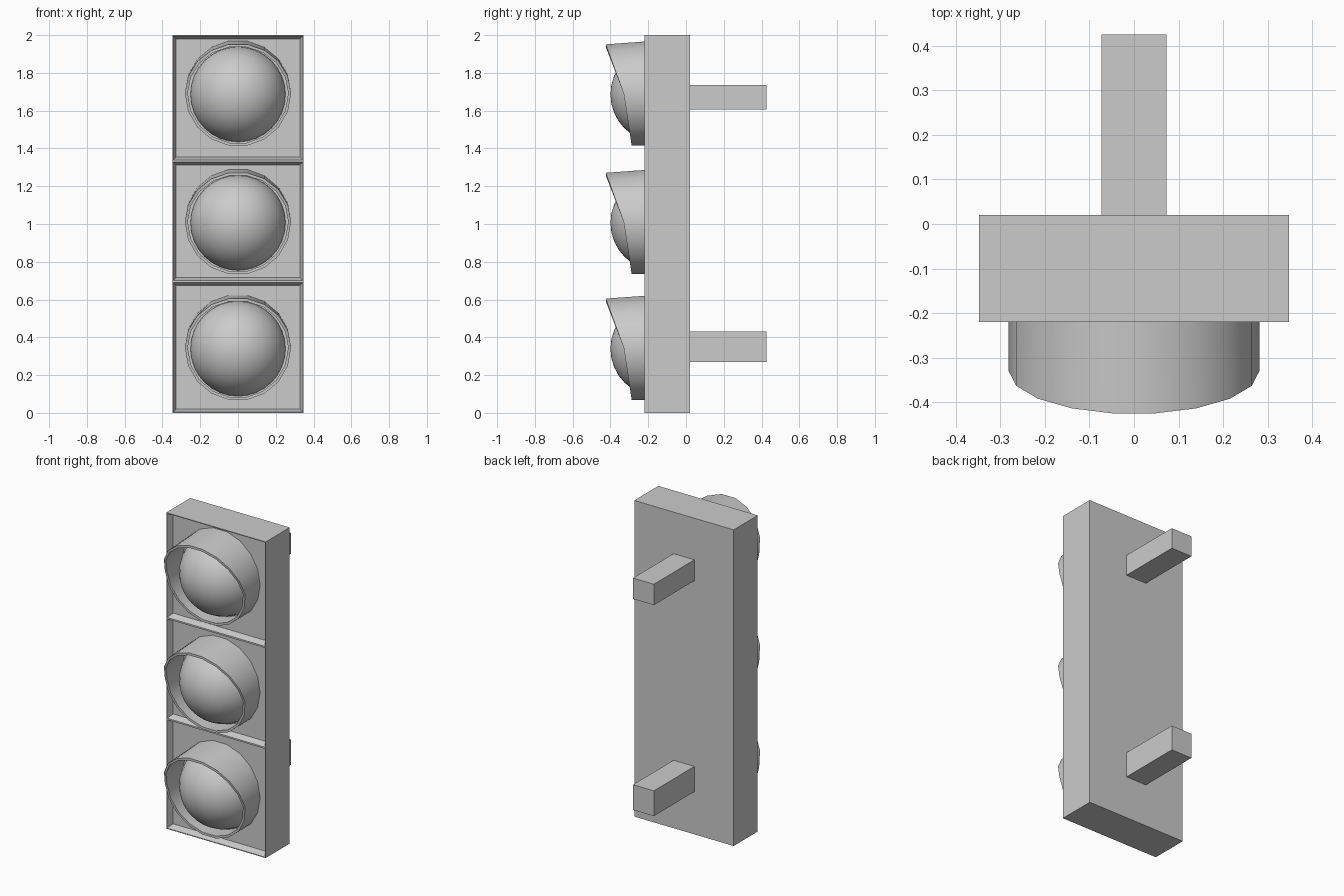
import bpy, bmesh, math
from mathutils import Vector, Matrix

if "Cube" in bpy.data.objects:
    bpy.data.objects.remove(bpy.data.objects["Cube"])

FRONT, BACK = -0.22, 0.02
LAMP_Z = (0.346, 1.012, 1.692)


def finish(name, bm, smooth=False):
    bmesh.ops.recalc_face_normals(bm, faces=bm.faces)
    mesh = bpy.data.meshes.new(name)
    bm.to_mesh(mesh)
    bm.free()
    ob = bpy.data.objects.new(name, mesh)
    bpy.context.collection.objects.link(ob)
    if smooth:
        bpy.ops.object.select_all(action='DESELECT')
        ob.select_set(True)
        bpy.context.view_layer.objects.active = ob
        bpy.ops.object.shade_smooth_by_angle(angle=math.radians(35))
    return ob


def box_bm(x, y0, y1, z0, z1):
    bm = bmesh.new()
    mat = (Matrix.Translation((0, (y0 + y1) / 2, (z0 + z1) / 2))
           @ Matrix.Diagonal((2 * x, y1 - y0, z1 - z0, 1)))
    bmesh.ops.create_cube(bm, size=1, matrix=mat)
    return bm


# Housing: a box split into three cells, each with a sloped recess in front
bm = box_bm(0.348, FRONT, BACK, 0, 2)
for z in (0.695, 1.333):
    bmesh.ops.bisect_plane(bm, geom=bm.verts[:] + bm.edges[:] + bm.faces[:],
                           plane_co=(0, 0, z), plane_no=(0, 0, 1))
bm.normal_update()
cells = [f for f in bm.faces if f.normal.y < -0.9]
bmesh.ops.inset_individual(bm, faces=cells, thickness=0.007)
bmesh.ops.inset_individual(bm, faces=cells, thickness=0.022, depth=-0.04)
finish("housing", bm)

# Rear mounting arms
for name, z0, z1 in (("lower_arm", 0.27, 0.43), ("upper_arm", 1.605, 1.737)):
    finish(name, box_bm(0.073, BACK, 0.425, z0, z1))


# Lens: front half of a sphere
def lens(name, z):
    bm = bmesh.new()
    bmesh.ops.create_uvsphere(bm, u_segments=32, v_segments=16, radius=0.255,
                              matrix=Matrix.Rotation(math.pi / 2, 4, 'X'))
    bmesh.ops.delete(bm, geom=[v for v in bm.verts if v.co.y > 0.001],
                     context='VERTS')
    bmesh.ops.translate(bm, verts=bm.verts, vec=(0, -0.145, z - 0.006))
    finish(name, bm, True)


# Visor: 18-sided tube with a slanted front rim, longest at the top
def visor(name, z, n=18):
    bm = bmesh.new()
    rings = []
    for i in range(n):
        a = 2 * math.pi * i / n
        c, s = math.cos(a), math.sin(a)
        rim = -0.33 - (0.096 if s > 0 else 0.043) * s
        droop = 0.018 * max(0, s)
        ring = []
        for r, y, d in ((0.281, -0.18, 0), (0.281, rim, droop),
                        (0.266, rim, droop), (0.266, -0.18, 0)):
            ring.append(bm.verts.new((r * c, y, z + r * s - d)))
        rings.append(ring)
    for i in range(n):
        p, q = rings[i], rings[(i + 1) % n]
        for j in range(4):
            k = (j + 1) % 4
            bm.faces.new((p[j], p[k], q[k], q[j]))
    finish(name, bm, True)


for label, z in zip(("bottom", "middle", "top"), LAMP_Z):
    lens(label + "_lens", z)
    visor(label + "_visor", z)
